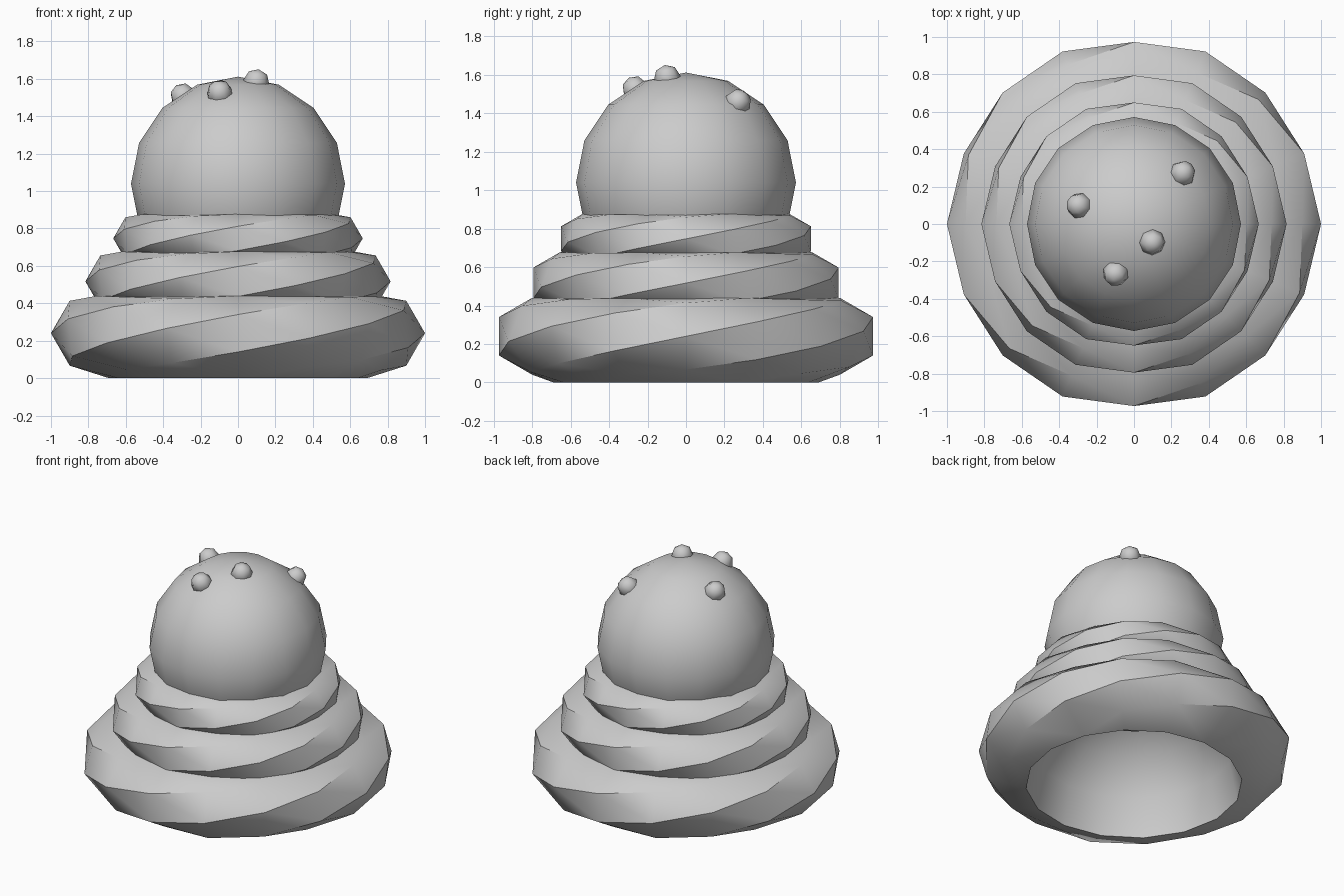
import bpy, bmesh
from math import sin, cos, pi, radians
from mathutils import Vector

cube = bpy.data.objects.get("Cube")
if cube:
    bpy.data.objects.remove(cube, do_unlink=True)

grey = bpy.data.materials.new("light_grey")
grey.use_nodes = True
colour = (0.6, 0.6, 0.6, 1)
grey.diffuse_color = colour
grey.node_tree.nodes["Principled BSDF"].inputs["Base Color"].default_value = colour


def finish(name, bm, angle):
    """Turn a bmesh into a named, smooth shaded object."""
    mesh = bpy.data.meshes.new(name)
    bm.to_mesh(mesh)
    bm.free()
    mesh.materials.append(grey)
    obj = bpy.data.objects.new(name, mesh)
    bpy.context.collection.objects.link(obj)
    bpy.ops.object.select_all(action="DESELECT")
    obj.select_set(True)
    bpy.context.view_layer.objects.active = obj
    bpy.ops.object.shade_smooth_by_angle(angle=radians(angle))
    return obj


def swirl_layer(name, ring_radius, tube_radius, height, rims, steps=16, sides=6):
    """Skin over a hexagonal ring whose section twists once per turn.
    rims holds the radius and height of the open bottom and top edges."""
    bm = bmesh.new()
    for i in range(steps):
        turn = 2 * pi * i / steps
        for j in range(sides):
            a = turn + 2 * pi * j / sides
            r = ring_radius + tube_radius * cos(a)
            bm.verts.new((r * cos(turn), r * sin(turn), height + tube_radius * sin(a)))
        for r, z in rims:
            bm.verts.new((r * cos(turn), r * sin(turn), z))
    bmesh.ops.convex_hull(bm, input=bm.verts[:])
    # open the flat discs inside the two rims and drop buried points
    caps = [f for f in bm.faces
            if any(all(abs(v.co.z - z) < 1e-4 for v in f.verts) for r, z in rims)]
    bmesh.ops.delete(bm, geom=caps, context="FACES")
    loose = [v for v in bm.verts if not v.link_faces]
    bmesh.ops.delete(bm, geom=loose, context="VERTS")
    return finish(name, bm, 35)


def ball(name, radius, centre, segments, rings):
    bm = bmesh.new()
    bmesh.ops.create_uvsphere(bm, u_segments=segments, v_segments=rings, radius=radius)
    obj = finish(name, bm, 80)
    obj.location = centre
    return obj


# swirled layers, largest at the bottom
base_radius = 0.69
swirl_layer("lower_swirl", 0.8, 0.2, 0.24, [(base_radius, 0), (0.57, 0.443)])
swirl_layer("middle_swirl", 0.656, 0.16, 0.517, [(0.61, 0.355), (0.45, 0.679)])
swirl_layer("upper_swirl", 0.537, 0.13, 0.747, [(0.45, 0.615), (0.42, 0.879)])

# hollow dome open at the bottom, supporting the layers
bm = bmesh.new()
bmesh.ops.create_uvsphere(bm, u_segments=16, v_segments=8, radius=base_radius)
low = [v for v in bm.verts if v.co.z < -0.01]
bmesh.ops.delete(bm, geom=low, context="VERTS")
finish("inner_dome", bm, 80)

# round top
top_centre = Vector((0, 0, 1.04))
top_radius = 0.572
ball("top_ball", top_radius, top_centre, 16, 8)

# small beads half sunk in the round top, each facing outward
for n, (x, y) in enumerate([(0.1, -0.1), (-0.1, -0.27), (-0.3, 0.1), (0.265, 0.275)]):
    out = Vector((x, y, (top_radius ** 2 - x * x - y * y) ** 0.5))
    bead = ball("bead_%d" % (n + 1), 0.07, top_centre + out * 0.98, 8, 4)
    bead.rotation_euler = out.to_track_quat("Z", "Y").to_euler()
